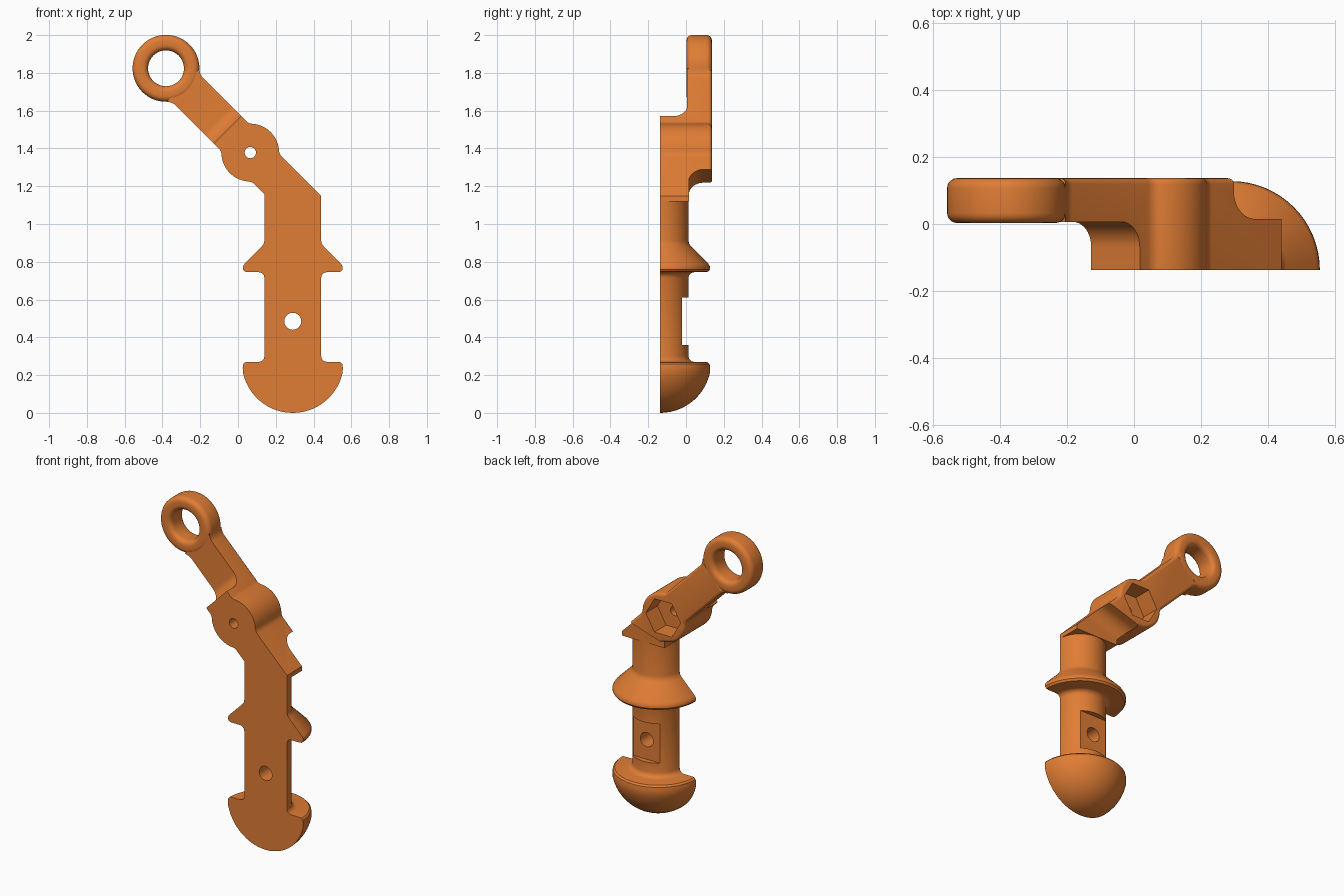
import bpy, bmesh
from math import sin, cos, pi, atan2, sqrt, radians
from mathutils import Vector

if "Cube" in bpy.data.objects:
    bpy.data.objects.remove(bpy.data.objects["Cube"])

orange = bpy.data.materials.new("orange")
orange.diffuse_color = (0.75, 0.205, 0.035, 1)
orange.use_nodes = True
orange.node_tree.nodes["Principled BSDF"].inputs["Base Color"].default_value = orange.diffuse_color

FRONT, BACK = -0.137, 0.137          # flat front and back planes
AXIS = 0.29                          # x of the shaft axis
BOSS = Vector((0.065, 0, 1.378))     # pivot boss centre
S = Vector((-1, 0, 1)).normalized()  # direction along the slanted arm
T = Vector((1, 0, 1)).normalized()   # direction across the arm
W, RB, RR, L = 0.1025, 0.153, 0.177, 0.631  # arm half width, boss and ring radii, spacing


def finish(name, bm):
    bmesh.ops.remove_doubles(bm, verts=bm.verts, dist=1e-5)
    bmesh.ops.recalc_face_normals(bm, faces=bm.faces)
    me = bpy.data.meshes.new(name)
    bm.to_mesh(me)
    bm.free()
    ob = bpy.data.objects.new(name, me)
    bpy.context.collection.objects.link(ob)
    me.materials.append(orange)
    return ob


def prism(name, pts, vec, round_end=0):
    bm = bmesh.new()
    face = bm.faces.new([bm.verts.new(p) for p in pts])
    out = bmesh.ops.extrude_face_region(bm, geom=[face], use_keep_orig=True)
    new = [g for g in out["geom"] if isinstance(g, bmesh.types.BMVert)]
    bmesh.ops.translate(bm, verts=new, vec=vec)
    if round_end:
        bmesh.ops.recalc_face_normals(bm, faces=bm.faces)
        ends = set(new)
        edges = [e for e in bm.edges if e.verts[0] in ends and e.verts[1] in ends]
        bmesh.ops.bevel(bm, geom=edges, offset=round_end, segments=4,
                        profile=0.5, affect='EDGES')
    return finish(name, bm)


def disc(x, z, r, n, y):
    return [(x + r * cos(2 * pi * i / n), y, z + r * sin(2 * pi * i / n)) for i in range(n)]


def cut(target, cutter):
    mod = target.modifiers.new("cut", 'BOOLEAN')
    mod.object, mod.operation, mod.solver = cutter, 'DIFFERENCE', 'EXACT'
    bpy.context.view_layer.objects.active = target
    bpy.ops.object.modifier_apply(modifier=mod.name)
    bpy.data.objects.remove(cutter)


def arc(cx, cy, r, a0, a1, n):
    return [(cx + r * cos(a0 + (a1 - a0) * i / n), cy + r * sin(a0 + (a1 - a0) * i / n))
            for i in range(n + 1)]


def step_cutter(origin, normal, y0, f, side):
    """Clears everything beyond a wall, leaving a concave fillet at its foot."""
    sec = [(0, y0 + side * 0.4)]
    sec += [(f - f * cos(a), y0 + side * (f - f * sin(a)))
            for a in [pi / 2 * i / 10 for i in range(11)]]
    sec += [(0.9, y0), (0.9, y0 + side * 0.4)]
    across = Vector((normal.z, 0, -normal.x))
    base = origin - across * 0.7
    return prism("cutter", [base + normal * n + Vector((0, y, 0)) for n, y in sec], across * 1.4)


# Half-round shaft with domed foot and collar
prof = [(0.27 * sin(radians(a)), 0.27 - 0.27 * cos(radians(a))) for a in range(0, 79, 6)]
prof += [(.265, .24), (.262, .258), (.252, .268), (.24, .27), (.18, .27), (.165, .274),
         (.154, .285), (.15, .30), (.15, .715), (.154, .73), (.165, .741), (.18, .745),
         (.24, .745), (.255, .748), (.264, .76), (.264, .775), (.255, .79), (.165, .88),
         (.154, .895), (.15, .912), (.15, 1.13), (0, 1.13)]
bm = bmesh.new()
N = 32
poles = [bm.verts.new((AXIS, FRONT, prof[i][1])) for i in (0, -1)]
cols = [[bm.verts.new((AXIS + r * cos(pi * j / N), FRONT + r * sin(pi * j / N), z))
         for r, z in prof[1:-1]] for j in range(N + 1)]
for a, b in zip(cols, cols[1:]):
    bm.faces.new((poles[0], a[0], b[0]))
    bm.faces.new((poles[1], b[-1], a[-1]))
    for k in range(len(a) - 1):
        bm.faces.new((a[k], a[k + 1], b[k + 1], b[k]))
bm.faces.new([poles[0]] + cols[0] + [poles[1]] + cols[-1][::-1])
shaft = finish("shaft", bm)
cut(shaft, prism("cutter", [(x, -0.02, z) for x, z in
                            ((0.1, .36), (.5, .36), (.5, .61), (0.1, .61))], Vector((0, 0.3, 0))))
cut(shaft, prism("cutter", disc(AXIS, 0.485, 0.045, 32, -0.4), Vector((0, 0.8, 0))))

# Slanted arm outline: bar, boss bulge and neck flaring into the ring
f, g = 0.05, 0.07
sf = sqrt((RB + f) ** 2 - (W + f) ** 2)
sr = sqrt((RR + g) ** 2 - (W + g) ** 2)
ab, ar = atan2(W + f, sf), atan2(W + g, sr)
half = arc(-sf, W + f, f, -pi / 2, -ab, 6)
half += arc(0, 0, RB, pi - ab, ab, 20)[1:]
half += arc(sf, W + f, f, ab - pi, -pi / 2, 6)[1:]
half += arc(L - sr, W + g, g, -pi / 2, -ar, 6)
outline = half + [(s, -t) for s, t in reversed(half)]
pts = [BOSS + S * s + T * t for s, t in outline]
pts += [Vector(p) for p in ((.14, 0, 1.158), (.14, 0, 1.12), (.44, 0, 1.12), (.44, 0, 1.148))]
for p in pts:
    p.y = FRONT
arm = prism("arm", pts, Vector((0, BACK - FRONT, 0)), 0.018)

# Step the arm back near the ring, and thin it behind the shaft
cut(arm, step_cutter(BOSS + S * 0.17, S, 0.006, 0.075, -1))
cut(arm, step_cutter(Vector((0.08, 0, 1.22)), Vector((0.303, 0, -0.953)), 0.015, 0.08, 1))
# Hexagonal nut pocket and bolt hole
cut(arm, prism("cutter", disc(BOSS.x, BOSS.z, 0.122, 6, 0.02), Vector((0, 0.4, 0))))
cut(arm, prism("cutter", disc(BOSS.x, BOSS.z, 0.03, 24, -0.4), Vector((0, 0.8, 0))))

# Rounded ring at the arm end
c, k = BOSS + S * L, 0.03
sec = []
for cx, cy, a in ((RR - k, BACK - k, 0), (0.095 + k, BACK - k, pi / 2),
                  (0.095 + k, 0.003 + k, pi), (RR - k, 0.003 + k, 1.5 * pi)):
    sec += arc(cx, cy, k, a, a + pi / 2, 5)
bm = bmesh.new()
M = 56
loops = [[bm.verts.new((c.x + r * cos(2 * pi * j / M), y, c.z + r * sin(2 * pi * j / M)))
          for r, y in sec] for j in range(M)]
for j in range(M):
    a, b = loops[j], loops[(j + 1) % M]
    for i in range(len(sec)):
        i2 = (i + 1) % len(sec)
        bm.faces.new((a[i], a[i2], b[i2], b[i]))
ring = finish("ring", bm)

# Smooth shading with sharp edges kept
for ob in (shaft, arm, ring):
    bpy.ops.object.select_all(action='DESELECT')
    ob.select_set(True)
    bpy.context.view_layer.objects.active = ob
    bpy.ops.object.shade_smooth_by_angle(angle=radians(35))
